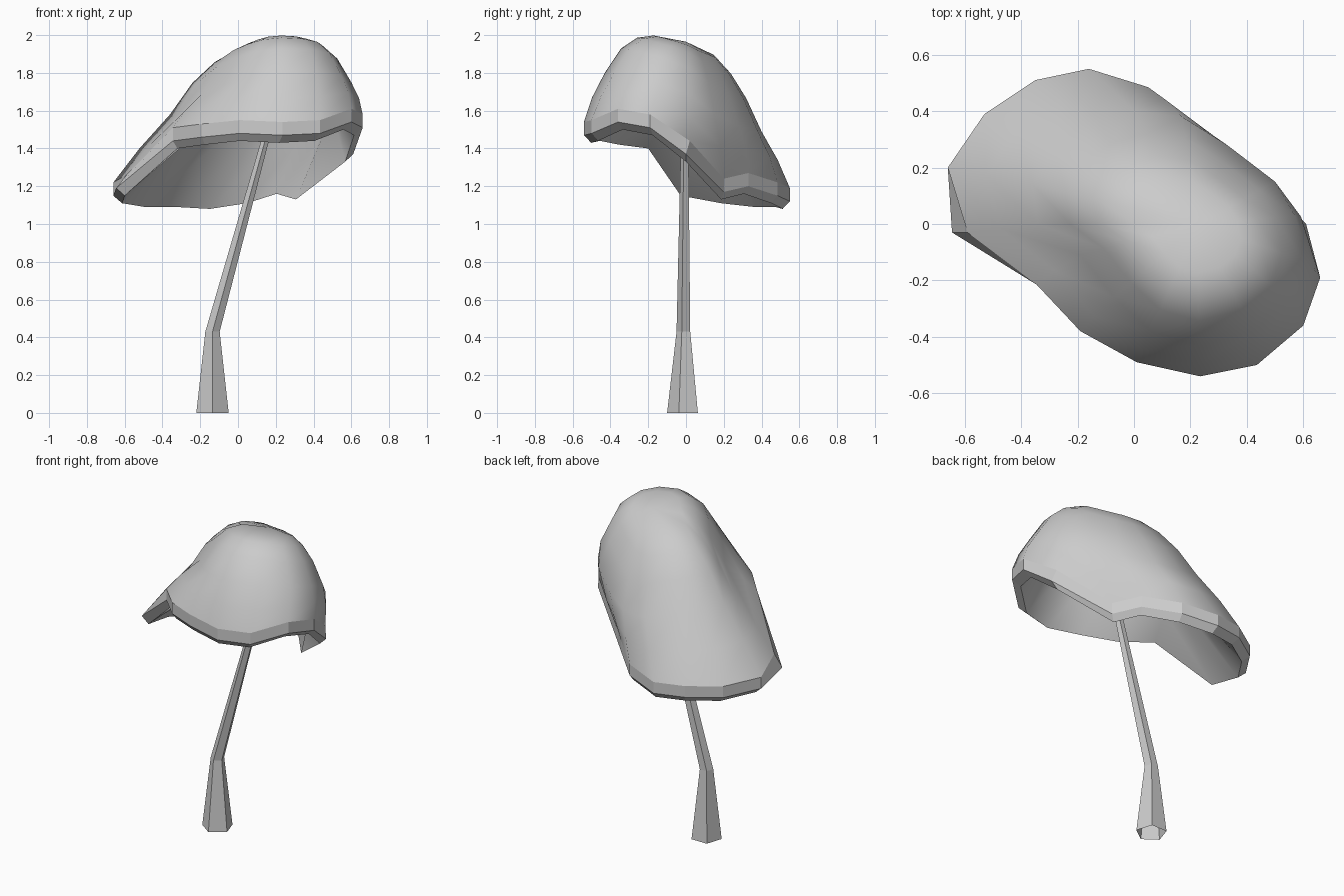
import bpy
from math import sin, cos, pi
from mathutils import Vector as V

if "Cube" in bpy.data.objects:
    bpy.data.objects.remove(bpy.data.objects["Cube"])

def loft(name, rings, cap=None, flip=False, smooth=False):
    """Skin equal-sized closed rings; optionally close the last one with a centre point."""
    n = len(rings[0])
    verts = [p for r in rings for p in r]
    faces = []
    for k in range(len(rings) - 1):
        for i in range(n):
            j = (i + 1) % n
            faces.append((k*n + i, k*n + j, (k+1)*n + j, (k+1)*n + i))
    if cap is not None:
        verts.append(cap)
        b = (len(rings) - 1) * n
        faces += [(b + i, b + (i + 1) % n, len(verts) - 1) for i in range(n)]
    if flip:
        faces = [f[::-1] for f in faces]
    me = bpy.data.meshes.new(name)
    me.from_pydata([tuple(v) for v in verts], [], faces)
    me.update()
    me.polygons.foreach_set("use_smooth", [smooth] * len(me.polygons))
    ob = bpy.data.objects.new(name, me)
    bpy.context.collection.objects.link(ob)
    return ob

# wavy canopy rim, clockwise from the right-hand notch
rim = [V(p) for p in [
    (.59, .02, 1.44), (.66, -.19, 1.58), (.60, -.36, 1.61), (.435, -.50, 1.55),
    (.235, -.54, 1.54), (.01, -.49, 1.55), (-.19, -.38, 1.53), (-.345, -.215, 1.51),
    (-.59, -.03, 1.26), (-.66, .20, 1.22), (-.53, .39, 1.20), (-.35, .51, 1.20),
    (-.16, .55, 1.19), (.05, .485, 1.22), (.22, .33, 1.27), (.33, .20, 1.24)]]
# shoulder ring half way up the dome
mid = [V(p) for p in [
    (.57, .03, 1.68), (.60, -.13, 1.75), (.55, -.27, 1.78), (.42, -.38, 1.80),
    (.23, -.43, 1.80), (.06, -.38, 1.78), (-.07, -.26, 1.74), (-.19, -.11, 1.69),
    (-.34, .0, 1.56), (-.36, .14, 1.58), (-.28, .27, 1.56), (-.16, .36, 1.54),
    (0, .40, 1.49), (.17, .38, 1.49), (.33, .28, 1.52), (.50, .15, 1.58)]]
top = V((.23, 0, 1.965))

def plane(y):
    return top.z - .25 * y

def crown(m, r):
    """Point on the rounded crown at fraction r between the top and the shoulder."""
    p = top.lerp(m, r)
    power = 2.4 + 4 * (m.z - 1.5)
    p.z = plane(p.y) - (plane(m.y) - m.z) * r ** power
    return p

def outward(p, d):
    v = V((p.x - top.x, p.y - top.y, 0))
    return p + v.normalized() * d

# smooth dome
lower = [outward(a.lerp(b, .5), .012) for a, b in zip(rim, mid)]
crown_rings = [[crown(m, r) for m in mid] for r in (.8, .6, .4)]
loft("canopy_dome", [rim, lower, mid] + crown_rings, top, flip=True, smooth=True)

# faceted band and bevelled lip; the two notch points flare outwards
band = []
for i, p in enumerate(rim):
    q = p + V((0, 0, -.07))
    if i == 0:
        q += V((.02, -.02, 0))
    if i == 8:
        q += V((-.055, 0, 0))
    band.append(q)
lip = [V((p.x * .93, p.y * .93, p.z - .04)) for p in band]
loft("canopy_rim", [rim, band, lip])

# hollow underside
def inner(ring, scale, drop):
    return [V((top.x + (p.x - top.x) * scale, top.y + (p.y - top.y) * scale, p.z - drop)) for p in ring]
loft("canopy_underside", [lip, inner(mid, .8, .09), inner(crown_rings[1], .85, .07)],
     top - V((0, 0, .06)), smooth=True)

# five-sided bent stem, open at the foot
def pentagon(x, y, z, r):
    return [V((x + r * cos(-pi/2 + 2*pi*i/5), y + r * sin(-pi/2 + 2*pi*i/5), z)) for i in range(5)]
loft("stem", [pentagon(-.135, -.01, 0, .09), pentagon(-.135, -.01, .43, .04),
              pentagon(.14, -.005, 1.43, .022), pentagon(.27, 0, 1.91, .015)])
